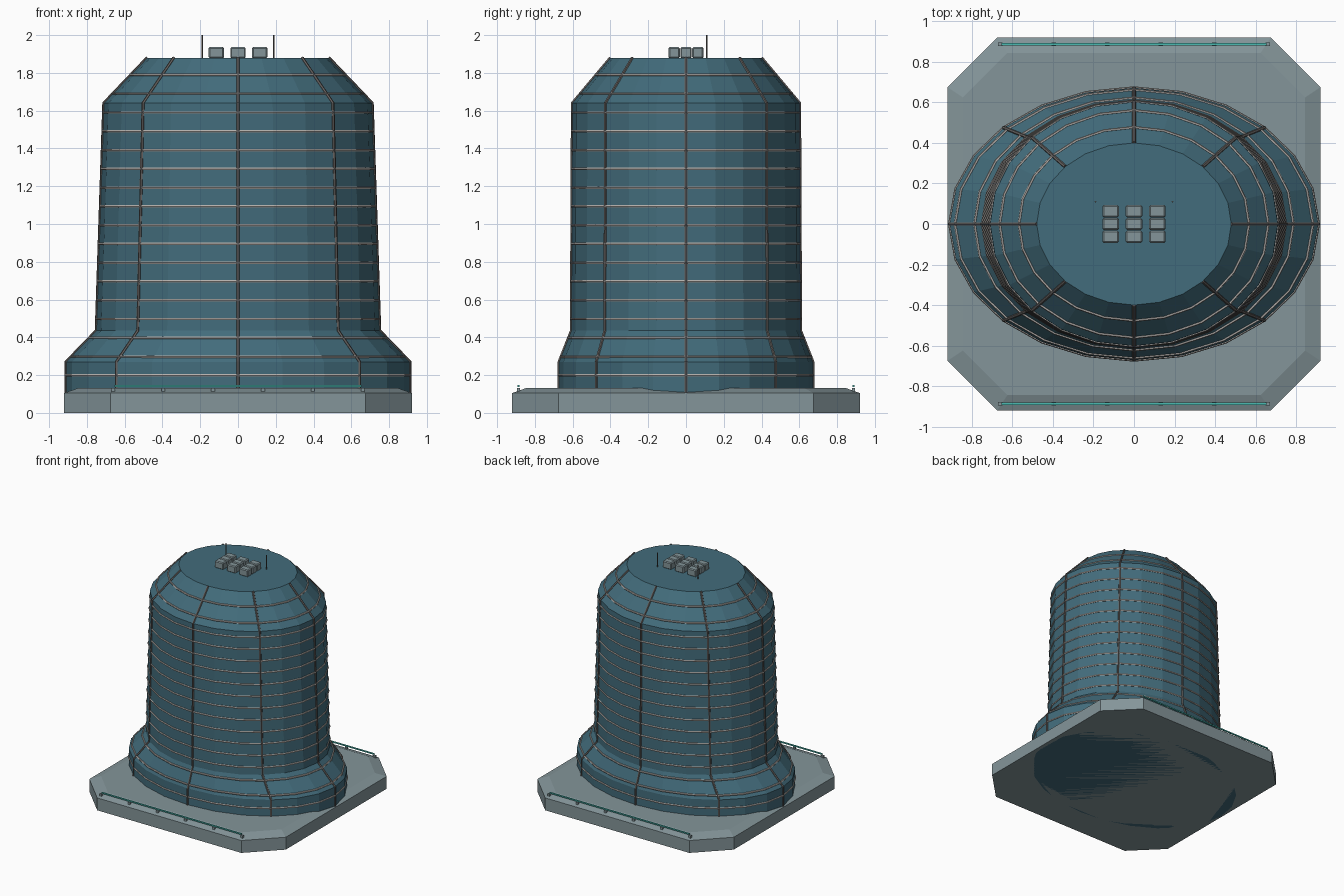
import bpy, bmesh
from math import sin, cos, pi

if "Cube" in bpy.data.objects:
    bpy.data.objects.remove(bpy.data.objects["Cube"])

SIDES = 24
# body profile: x radius, y radius, height
PROFILE = [(0.91, 0.672, 0.0), (0.91, 0.672, 0.27), (0.75, 0.607, 0.435),
           (0.71, 0.602, 1.64), (0.48, 0.40, 1.88)]


def material(name, r, g, b):
    m = bpy.data.materials.new(name)
    m.diffuse_color = (r, g, b, 1)
    m.use_nodes = True
    m.node_tree.nodes["Principled BSDF"].inputs["Base Color"].default_value = m.diffuse_color
    return m


HULL = material("hull_blue", 0.055, 0.15, 0.20)
PLATE = material("plate_grey", 0.23, 0.30, 0.32)
RING = material("ring_grey", 0.45, 0.43, 0.41)
RIB = material("rib_grey", 0.13, 0.12, 0.115)
TEAL = material("light_teal", 0.07, 0.50, 0.45)


def add_mesh(name, bm, mat):
    bmesh.ops.recalc_face_normals(bm, faces=bm.faces)
    me = bpy.data.meshes.new(name)
    bm.to_mesh(me)
    bm.free()
    me.materials.append(mat)
    ob = bpy.data.objects.new(name, me)
    bpy.context.collection.objects.link(ob)
    return ob


def loft(name, loops, mat):
    """Skin a stack of equal-length point loops and cap both ends."""
    bm = bmesh.new()
    rows = [[bm.verts.new(p) for p in loop] for loop in loops]
    n = len(rows[0])
    for a, b in zip(rows, rows[1:]):
        for i in range(n):
            j = (i + 1) % n
            bm.faces.new((a[i], a[j], b[j], b[i]))
    bm.faces.new(rows[0])
    bm.faces.new(rows[-1])
    return add_mesh(name, bm, mat)


def tubes(name, paths, radius, cyclic, mat):
    """Sweep thin round bars along point paths and turn them into one mesh."""
    cu = bpy.data.curves.new(name + "_path", 'CURVE')
    cu.dimensions = '3D'
    cu.bevel_depth = radius
    cu.bevel_resolution = 1
    cu.use_fill_caps = True
    for pts in paths:
        sp = cu.splines.new('POLY')
        sp.points.add(len(pts) - 1)
        for p, co in zip(sp.points, pts):
            p.co = (*co, 1)
        sp.use_cyclic_u = cyclic
    tmp = bpy.data.objects.new(name + "_path", cu)
    bpy.context.collection.objects.link(tmp)
    dg = bpy.context.evaluated_depsgraph_get()
    me = bpy.data.meshes.new_from_object(tmp.evaluated_get(dg))
    bpy.data.objects.remove(tmp)
    me.materials.clear()
    me.materials.append(mat)
    me.polygons.foreach_set("use_smooth", [False] * len(me.polygons))
    ob = bpy.data.objects.new(name, me)
    bpy.context.collection.objects.link(ob)
    return ob


def boxes(name, centres, size, mat, bevel=0):
    bm = bmesh.new()
    for c in centres:
        vs = bmesh.ops.create_cube(bm, size=1)["verts"]
        for v in vs:
            v.co = [c[i] + v.co[i] * size[i] for i in range(3)]
    ob = add_mesh(name, bm, mat)
    if bevel:
        mod = ob.modifiers.new("bevel", 'BEVEL')
        mod.width = bevel
        mod.segments = 1
    return ob


def ellipse(rx, ry, z):
    return [(rx * cos(2 * pi * i / SIDES), ry * sin(2 * pi * i / SIDES), z)
            for i in range(SIDES)]


def radii_at(z):
    for (ax, ay, az), (bx, by, bz) in zip(PROFILE, PROFILE[1:]):
        if az <= z <= bz:
            t = (z - az) / (bz - az)
            return ax + (bx - ax) * t, ay + (by - ay) * t


def octagon(a, b, z):
    return [(a, -b, z), (a, b, z), (b, a, z), (-b, a, z),
            (-a, b, z), (-a, -b, z), (-b, -a, z), (b, -a, z)]


# octagonal base plate with chamfered rim
loft("base_plate", [octagon(0.92, 0.675, 0), octagon(0.92, 0.675, 0.105),
                    octagon(0.845, 0.625, 0.132)], PLATE)

# faceted tower body
loft("tower_body", [ellipse(*p) for p in PROFILE], HULL)

# horizontal hoops
levels = [0.0994 * k for k in range(2, 19)]
tubes("hoops", [ellipse(*radii_at(z), z) for z in levels], 0.0075, True, RING)

# eight vertical ribs following the profile
tubes("ribs", [[(rx * cos(k * pi / 4), ry * sin(k * pi / 4), z)
                for rx, ry, z in [(0.91, 0.672, 0.1)] + PROFILE[1:]]
               for k in range(8)], 0.009, False, RIB)

# rooftop units
boxes("roof_units", [(0.115 * i, 0.063 * j, 1.907) for i in (-1, 0, 1) for j in (-1, 0, 1)],
      (0.082, 0.06, 0.06), PLATE, 0.007)

# antennas
tubes("antennas", [[(x, 0.11, 1.87), (x, 0.11, 2.0)] for x in (-0.19, 0.19)],
      0.004, False, RIB)

# light rails and their posts on front and back edges
for side, s in (("front", -1), ("back", 1)):
    boxes(side + "_light_rail", [(0, s * 0.887, 0.142)], (1.31, 0.01, 0.01), TEAL)
    boxes(side + "_rail_posts", [(-0.66 + 0.264 * i, s * 0.887, 0.12) for i in range(6)],
          (0.02, 0.016, 0.012 + 0.014), PLATE)
